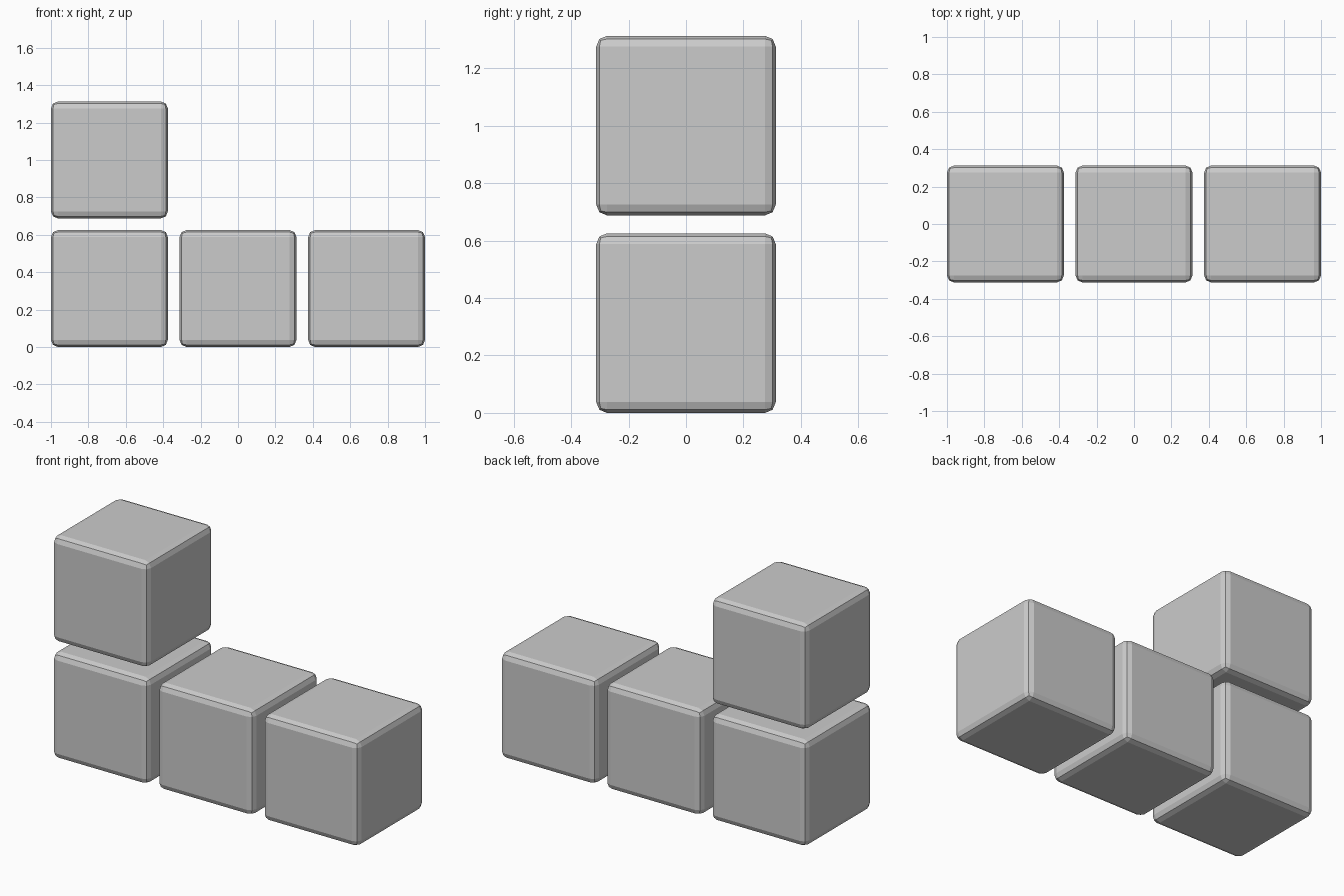
import bpy

if "Cube" in bpy.data.objects:
    bpy.data.objects.remove(bpy.data.objects["Cube"])

SIZE = 0.625      # cube edge
PITCH = 0.6875    # centre to centre distance
BEVEL = 0.0375


def block(name, col, row):
    # one bevelled cube on the grid
    bpy.ops.mesh.primitive_cube_add(
        size=SIZE, location=(col * PITCH, 0, SIZE / 2 + row * PITCH))
    ob = bpy.context.object
    ob.name = name
    mod = ob.modifiers.new("rounded_edges", 'BEVEL')
    mod.width = BEVEL
    mod.segments = 2
    mod.limit_method = 'NONE'
    return ob


# bottom row of three, one block stacked on the left end
for name, col, row in (("left_block", -1, 0), ("middle_block", 0, 0),
                       ("right_block", 1, 0), ("upper_block", -1, 1)):
    block(name, col, row)
